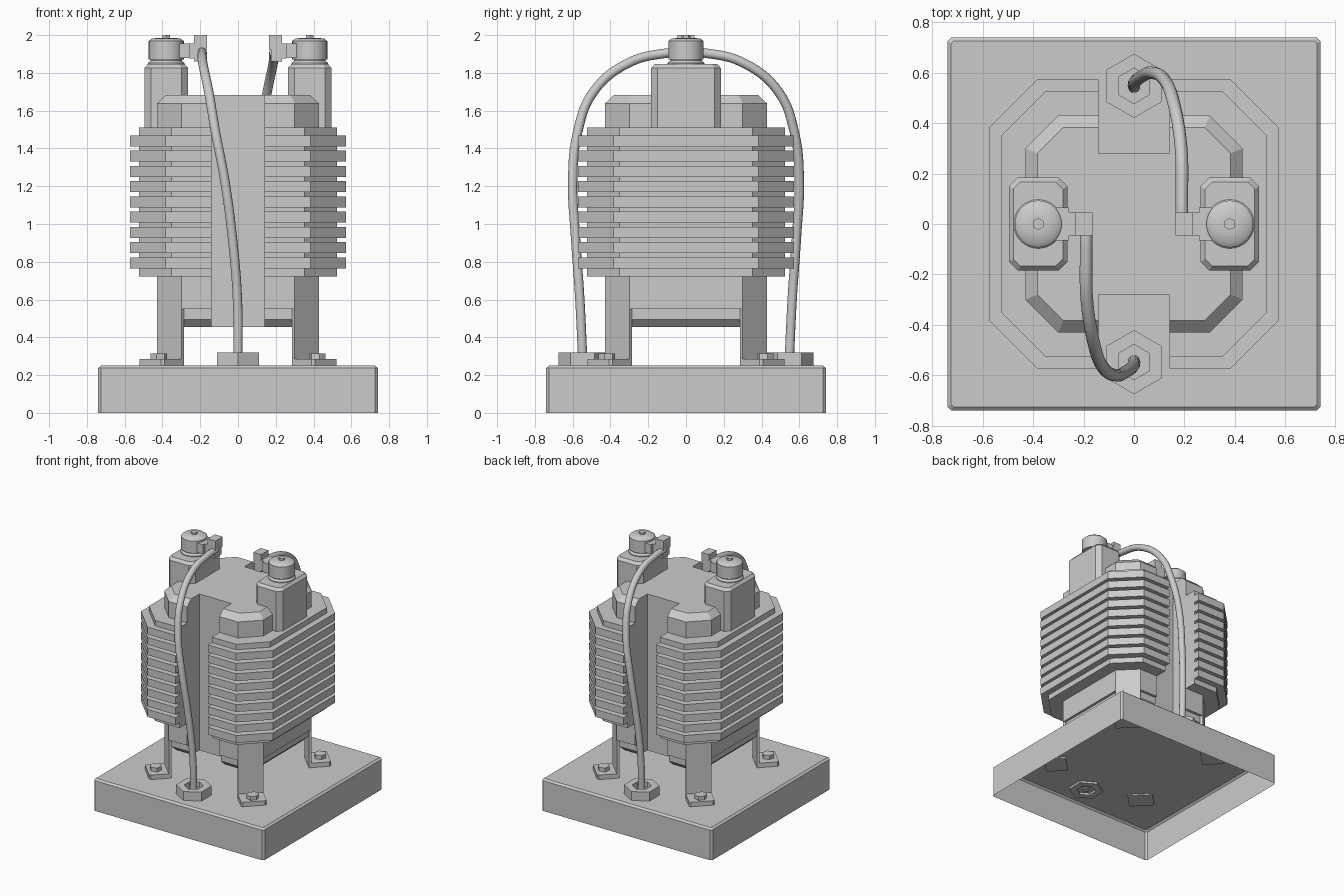
import bpy
from math import sin, cos, pi, radians
from mathutils import Matrix

if "Cube" in bpy.data.objects:
    bpy.data.objects.remove(bpy.data.objects["Cube"])


def loft(name, layers, bottom=True, top=True, ring=False):
    """Skin a stack of (outline, z) layers that share a point count."""
    n, m = len(layers[0][0]), len(layers)
    verts = [(x, y, z) for outline, z in layers for x, y in outline]
    faces = []
    for k in range(m if ring else m - 1):
        a, b = k * n, ((k + 1) % m) * n
        faces += [(a + i, a + (i + 1) % n, b + (i + 1) % n, b + i) for i in range(n)]
    if bottom and not ring:
        faces.append(tuple(reversed(range(n))))
    if top and not ring:
        faces.append(tuple(range((m - 1) * n, m * n)))
    mesh = bpy.data.meshes.new(name)
    mesh.from_pydata(verts, [], faces)
    mesh.update()
    ob = bpy.data.objects.new(name, mesh)
    bpy.context.collection.objects.link(ob)
    return ob


def octagon(hx, hy, cut, cx=0.0, cy=0.0):
    px, py = hx - cut, hy - cut
    pts = [(hx, -py), (hx, py), (px, hy), (-px, hy), (-hx, py), (-hx, -py), (-px, -hy), (px, -hy)]
    return [(cx + x, cy + y) for x, y in pts]


def notched(h, c, w=0.14, d=0.28):
    """Octagon with a slot in the front and in the back."""
    return [(h, -c), (h, c), (c, h), (w, h), (w, d), (-w, d), (-w, h), (-c, h),
            (-h, c), (-h, -c), (-c, -h), (-w, -h), (-w, -d), (w, -d), (w, -h), (c, -h)]


def polygon(r, n, cx=0.0, cy=0.0):
    return [(cx + r * cos(pi / 2 + 2 * pi * i / n), cy + r * sin(pi / 2 + 2 * pi * i / n)) for i in range(n)]


def box(name, x0, x1, y0, y1, z0, z1):
    rect = [(x0, y0), (x1, y0), (x1, y1), (x0, y1)]
    return loft(name, [(rect, z0), (rect, z1)])


def smooth(ob):
    bpy.ops.object.select_all(action='DESELECT')
    ob.select_set(True)
    bpy.context.view_layer.objects.active = ob
    bpy.ops.object.shade_smooth_by_angle(angle=radians(35))


def turned(ob, angle=pi):
    """Linked copy of a part, turned about the vertical axis."""
    dup = ob.copy()
    dup.matrix_world = Matrix.Rotation(angle, 4, 'Z')
    bpy.context.collection.objects.link(dup)


# Hollow base, open underneath
loft("base", [(octagon(0.74, 0.74, 0.015), 0), (octagon(0.74, 0.74, 0.015), 0.237),
              (octagon(0.725, 0.725, 0.008), 0.25)], bottom=False)

# Slotted housing with cooling fins
low, shell, rib, fin = (notched(0.41, 0.29), notched(0.43, 0.30),
                        notched(0.525, 0.352), notched(0.573, 0.384))
layers = [(notched(0.37, 0.275), 0.455), (low, 0.495), (low, 0.55), (shell, 0.55), (shell, 0.723), (rib, 0.723)]
for i in range(9):
    z = 0.765 + i * 0.0808
    layers += [(rib, z), (fin, z), (fin, z + 0.058), (rib, z + 0.058)]
layers += [(rib, 1.512), (shell, 1.512), (shell, 1.637), (notched(0.383, 0.28), 1.682)]
loft("finned_housing", layers)

# Bent legs with foot bolts, built along +x and turned onto the diagonals
leg_parts = [box("leg", 0.496, 0.516, -0.092, 0.092, 0.24, 0.6),
             loft("foot", [(octagon(0.08, 0.092, 0.012, 0.576), 0.24), (octagon(0.08, 0.092, 0.012, 0.576), 0.285)]),
             loft("foot_bolt", [(polygon(0.045, 6, 0.594), 0.24), (polygon(0.045, 6, 0.594), 0.315)])]
for part in leg_parts:
    for k in range(1, 4):
        turned(part, pi / 4 + k * pi / 2)
    part.matrix_world = Matrix.Rotation(pi / 4, 4, 'Z')

# Left-hand terminal post
X = -0.38
pair = [loft("terminal_post", [(octagon(0.116, 0.185, 0.035, X), 1.5), (octagon(0.116, 0.185, 0.035, X), 1.825),
                               (octagon(0.098, 0.167, 0.028, X), 1.846)])]

# Round terminal cap and its bolt
cap_profile = [(0.097, 1.84), (0.097, 1.852), (0.083, 1.865), (0.083, 1.872),
               (0.093, 1.872), (0.093, 1.968), (0.075, 1.982), (0.03, 1.986)]
cap = loft("terminal_cap", [(polygon(r, 32, X), z) for r, z in cap_profile])
smooth(cap)
pair += [cap, loft("terminal_bolt", [(polygon(0.024, 6, X), 1.98), (polygon(0.024, 6, X), 2.0)])]

# Cable clamp
pair += [box("clamp_tab", -0.31, -0.257, -0.065, 0.065, 1.88, 1.955),
         box("clamp_neck", -0.257, -0.23, -0.045, 0.045, 1.875, 1.955),
         box("clamp_top", -0.232, -0.165, -0.045, 0.045, 1.925, 2.0),
         box("clamp_bottom", -0.232, -0.175, -0.045, 0.045, 1.86, 1.925)]

# Hexagonal cable gland
outer, inner = polygon(0.127, 6, 0, -0.548), polygon(0.07, 6, 0, -0.548)
pair.append(loft("cable_gland", [(outer, 0.235), (outer, 0.32), (inner, 0.32), (inner, 0.235)], ring=True))

# Cable from clamp to gland
path = [(-0.19, 0.0, 1.91), (-0.19, -0.1, 1.905), (-0.187, -0.3, 1.855), (-0.155, -0.49, 1.70),
        (-0.118, -0.575, 1.48), (-0.07, -0.6, 1.23), (-0.03, -0.585, 0.93), (-0.003, -0.562, 0.6), (0.0, -0.545, 0.24)]
curve = bpy.data.curves.new("cable", 'CURVE')
curve.dimensions = '3D'
curve.bevel_depth = 0.025
curve.bevel_resolution = 4
curve.use_fill_caps = True
spline = curve.splines.new('BEZIER')
spline.bezier_points.add(len(path) - 1)
for point, co in zip(spline.bezier_points, path):
    point.co = co
    point.handle_left_type = point.handle_right_type = 'AUTO'
spline.resolution_u = 6
cable = bpy.data.objects.new("cable", curve)
bpy.context.collection.objects.link(cable)
bpy.ops.object.select_all(action='DESELECT')
cable.select_set(True)
bpy.context.view_layer.objects.active = cable
bpy.ops.object.convert(target='MESH')
cable = bpy.context.view_layer.objects.active
smooth(cable)
pair.append(cable)

# Opposite side: everything above turned half a revolution
for part in pair:
    turned(part)
